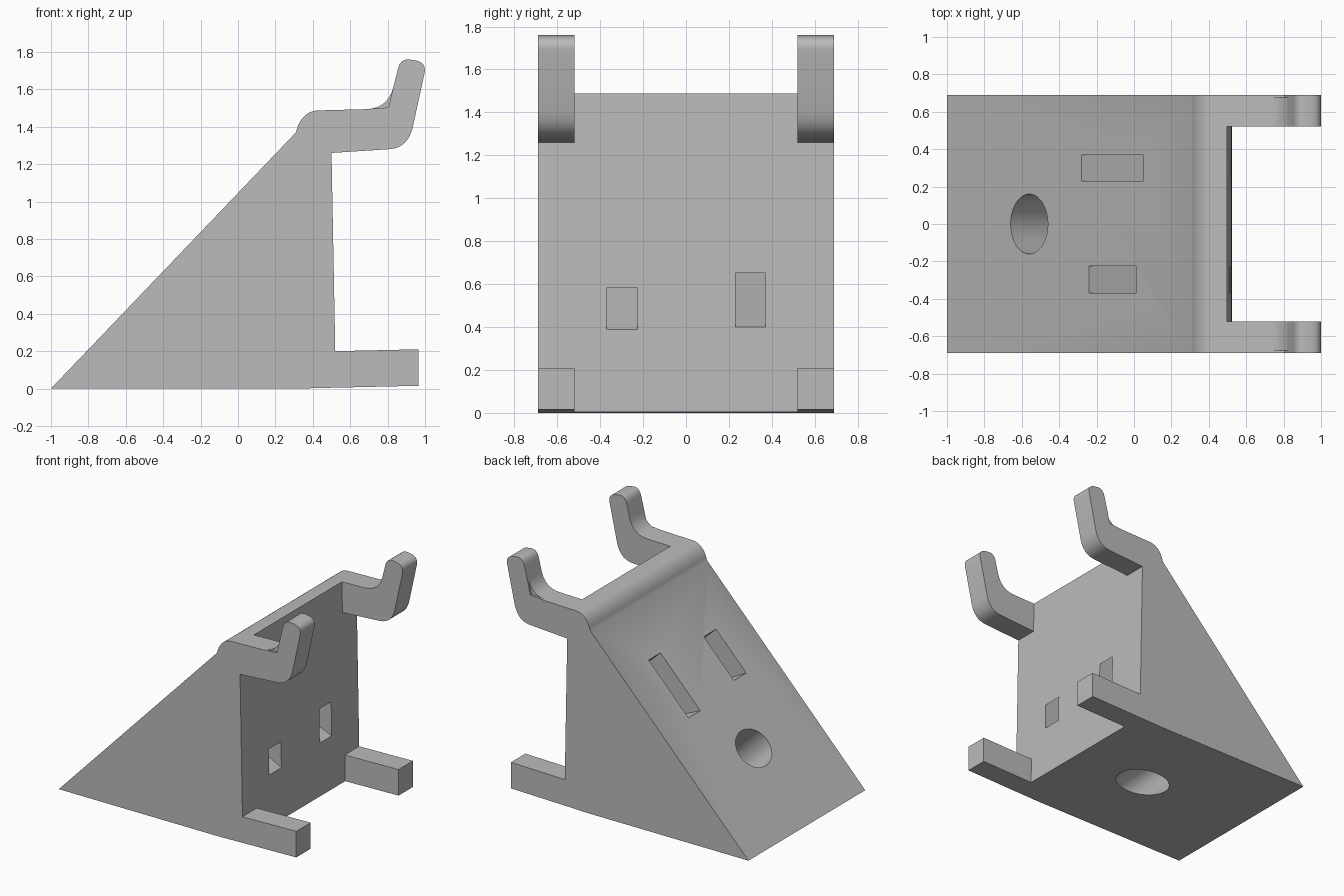
import bpy, bmesh, math

if "Cube" in bpy.data.objects:
    bpy.data.objects.remove(bpy.data.objects["Cube"], do_unlink=True)

grey = bpy.data.materials.new("plain grey")
grey.use_nodes = True
colour = (0.5, 0.5, 0.5, 1)
grey.diffuse_color = colour
grey.node_tree.nodes["Principled BSDF"].inputs["Base Color"].default_value = colour


def prism(name, profile, y0, y1):
    """Extrude an (x, z) outline from y0 to y1."""
    bm = bmesh.new()
    face = bm.faces.new([bm.verts.new((x, y0, z)) for x, z in profile])
    ext = bmesh.ops.extrude_face_region(bm, geom=[face])
    moved = [g for g in ext["geom"] if isinstance(g, bmesh.types.BMVert)]
    bmesh.ops.translate(bm, verts=moved, vec=(0, y1 - y0, 0))
    bmesh.ops.recalc_face_normals(bm, faces=bm.faces)
    mesh = bpy.data.meshes.new(name)
    bm.to_mesh(mesh)
    bm.free()
    obj = bpy.data.objects.new(name, mesh)
    bpy.context.collection.objects.link(obj)
    mesh.materials.append(grey)
    return obj


def bend(a, corner, b, steps=8):
    """Rounded corner from a to b."""
    pts = []
    for i in range(steps + 1):
        t = i / steps
        pts.append(tuple((1 - t) ** 2 * p + 2 * t * (1 - t) * q + t * t * r
                         for p, q, r in zip(a, corner, b)))
    return pts


# Whole side outline: wedge, upper hook and lower foot
outline = [(-1, 0), (0.31, 1.37)]
outline += bend((0.315, 1.39), (0.345, 1.478), (0.42, 1.487))
outline += bend((0.69, 1.494), (0.80, 1.50), (0.83, 1.61))
outline += bend((0.855, 1.71), (0.868, 1.76), (0.91, 1.76))
outline += bend((0.935, 1.757), (1.007, 1.75), (0.998, 1.69))
outline += bend((0.935, 1.40), (0.91, 1.288), (0.81, 1.28))
outline += [(0.5, 1.26), (0.52, 0.20), (0.965, 0.21), (0.965, 0.015), (0.43, 0.003), (0.32, 0)]
bracket = prism("wedge_bracket", outline, -0.69, 0.69)
cutters = []

# Open bay between the two hooks and the two feet
bay = [(0.494, 1.6), (0.5, 1.26), (0.52, 0.2), (0.525, -0.1), (1.2, -0.1), (1.2, 1.9), (0.494, 1.9)]
cutters.append(prism("bay_cutter", bay, -0.52, 0.52))

# Sharp inner corner on the outer skin of each hook
notch = [(0.68, 1.494), (0.805, 1.503), (0.83, 1.61), (0.68, 1.61)]
for side in (-1, 1):
    cutters.append(prism("notch_cutter", notch, side * 0.675, side * 0.72))

# Tapered slots from the slope through to the back
slots = [((-0.28, 0.753), (0.05, 1.098), 0.40, 0.65, 0.23, 0.37),
         ((-0.24, 0.795), (0.01, 1.056), 0.39, 0.58, -0.37, -0.225)]
for low, high, z0, z1, y0, y1 in slots:
    def along(p, z, x):
        return (x, p[1] + (z - p[1]) * (x - p[0]) / (0.514 - p[0]))
    shape = [(low[0] - 0.1, low[1] + 0.06), low, along(low, z0, 0.6),
             along(high, z1, 0.6), high, (high[0] - 0.1, high[1] + 0.1)]
    cutters.append(prism("slot_cutter", shape, y0, y1))

# Round hole drilled square to the slope
bm = bmesh.new()
bmesh.ops.create_cone(bm, cap_ends=True, segments=48, radius1=0.16, radius2=0.16, depth=2)
mesh = bpy.data.meshes.new("hole_cutter")
bm.to_mesh(mesh)
bm.free()
mesh.materials.append(grey)
hole = bpy.data.objects.new("hole_cutter", mesh)
bpy.context.collection.objects.link(hole)
hole.location = (-0.33, 0, 0.24)
hole.rotation_euler = (0, math.atan2(-1.37, 1.31), 0)
hole.scale = (0.9, 1, 1)
cutters.append(hole)

for cutter in cutters:
    mod = bracket.modifiers.new(cutter.name, "BOOLEAN")
    mod.operation = "DIFFERENCE"
    mod.solver = "EXACT"
    mod.object = cutter
    cutter.hide_render = True

# Apply the cuts, remove the helpers and shade
bpy.context.view_layer.update()
cut = bpy.data.meshes.new_from_object(bracket.evaluated_get(bpy.context.evaluated_depsgraph_get()))
bracket.modifiers.clear()
bracket.data = cut
cut.name = "wedge_bracket"
for cutter in cutters:
    bpy.data.objects.remove(cutter, do_unlink=True)
bpy.ops.object.select_all(action="DESELECT")
bracket.select_set(True)
bpy.context.view_layer.objects.active = bracket
bpy.ops.object.shade_smooth_by_angle(angle=math.radians(30))
